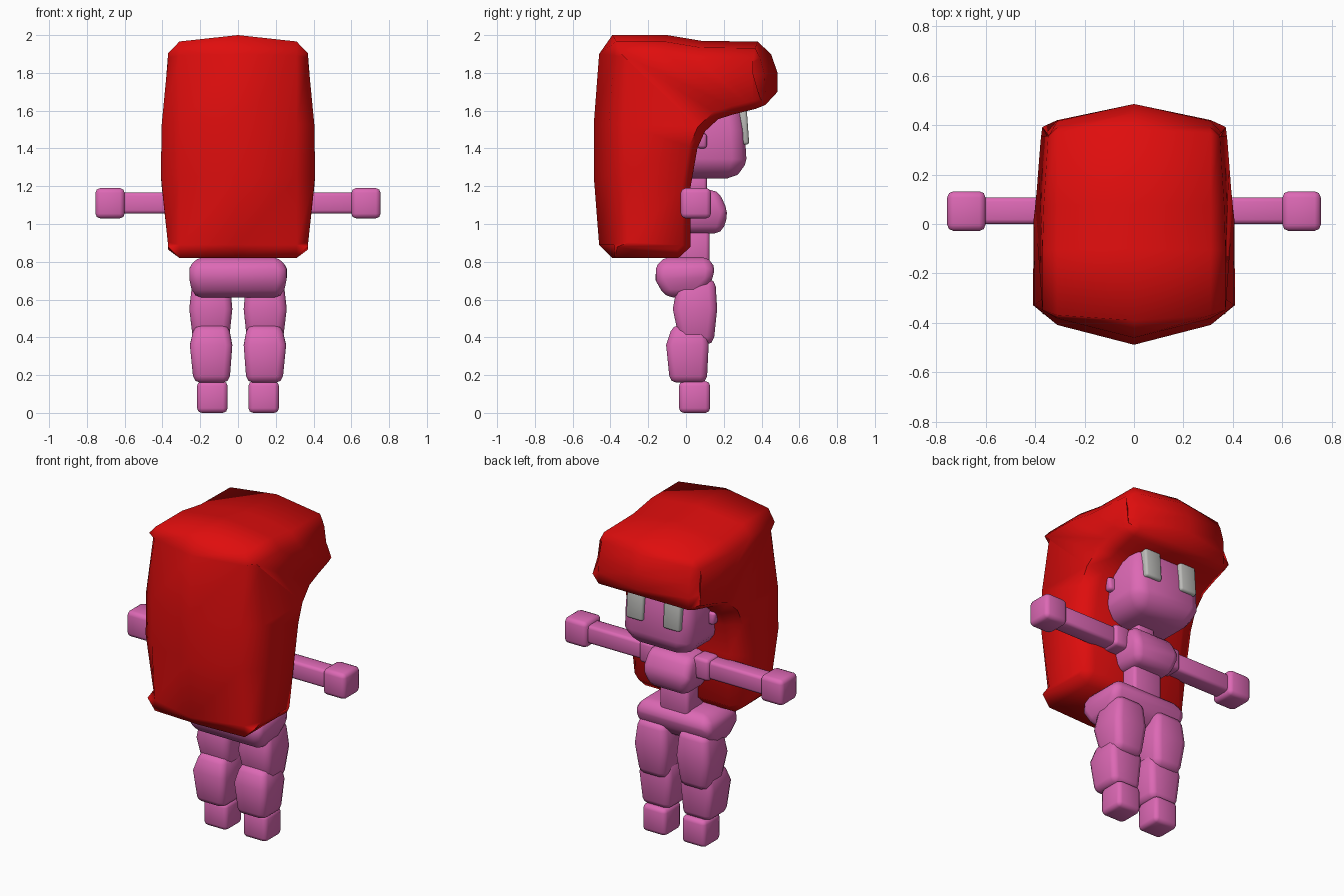
import bpy, bmesh, math
from mathutils import Vector

if "Cube" in bpy.data.objects:
    bpy.data.objects.remove(bpy.data.objects["Cube"])


def material(name, rgb):
    m = bpy.data.materials.new(name)
    m.diffuse_color = (*rgb, 1)
    m.use_nodes = True
    m.node_tree.nodes["Principled BSDF"].inputs["Base Color"].default_value = m.diffuse_color
    return m


RED = material("red hair", (0.74, 0.004, 0.004))
PINK = material("pink skin", (0.72, 0.14, 0.46))
GREY = material("grey eyes", (0.50, 0.50, 0.48))


def finish(name, bm, mat, angle=50):
    bmesh.ops.recalc_face_normals(bm, faces=bm.faces)
    me = bpy.data.meshes.new(name)
    bm.to_mesh(me)
    bm.free()
    ob = bpy.data.objects.new(name, me)
    bpy.context.collection.objects.link(ob)
    me.materials.append(mat)
    bpy.ops.object.select_all(action='DESELECT')
    ob.select_set(True)
    bpy.context.view_layer.objects.active = ob
    bpy.ops.object.shade_smooth_by_angle(angle=math.radians(angle))
    return ob


def block(name, tiers, bevel, mat=PINK, side=1):
    """Stack of rectangles (z, x0, x1, y0, y1) skinned together, edges rounded."""
    bm = bmesh.new()
    rings = [[bm.verts.new((side * x, y, z)) for x, y in
              ((x0, y0), (x1, y0), (x1, y1), (x0, y1))]
             for z, x0, x1, y0, y1 in tiers]
    for a, b in zip(rings, rings[1:]):
        for i in range(4):
            j = (i + 1) % 4
            bm.faces.new((a[i], a[j], b[j], b[i]))
    bm.faces.new(rings[0])
    bm.faces.new(rings[-1])
    bmesh.ops.recalc_face_normals(bm, faces=bm.faces)
    edges = [e for e in bm.edges if e.calc_face_angle(0) > 0.6]
    bmesh.ops.bevel(bm, geom=edges, offset=bevel, segments=2, profile=0.5,
                    affect='EDGES', clamp_overlap=True)
    return finish(name, bm, mat)


# Hair: side outline in (y, z), as outer points paired with inner points
outer = [(-0.39, 0.82), (-0.46, 0.89), (-0.488, 1.25), (-0.488, 1.53), (-0.46, 1.90),
         (-0.39, 2.0), (-0.10, 2.0), (0.08, 1.97), (0.38, 1.965), (0.45, 1.90), (0.485, 1.80)]
inner = [(-0.04, 0.82), (0.025, 0.88), (0.025, 1.20), (0.06, 1.40), (0.10, 1.49),
         (0.17, 1.555), (0.25, 1.58), (0.33, 1.60), (0.37, 1.61), (0.42, 1.63), (0.485, 1.70)]
outline = outer + inner[::-1]
N, H = len(outline), len(outer)


def normal(i):
    a, b = Vector(outline[i - 1]), Vector(outline[(i + 1) % N])
    t = (b - a).normalized()
    return Vector((-t.y, t.x))


def half_width(y, z):
    w = 0.37 + 0.04 * max(0, 1 - ((z - 1.35) / 0.47) ** 2)
    return w - max(0, y) * 0.06


def hair_ring(bm, level):
    """level 0 is the centre ridge, 1 the shoulder of the bevel, 2 the side."""
    ring = []
    for i, (y, z) in enumerate(outline):
        n = normal(i)
        back, front, top, low = ((0, 0, 0, 0), (.08, .07, .035, 0), (.16, .13, .10, .06))[abs(level)]
        if H < i:                       # underside of the fringe and front of the locks
            front = low = (0, 0, 0.045)[abs(level)]
        dy = n.x * (front if n.x > 0 else back)
        dz = n.y * (top if n.y > 0 else low)
        x = (0, 0.31, half_width(y, z))[abs(level)]
        ring.append(bm.verts.new((math.copysign(x, level), y - dy, z - dz)))
    return ring


bm = bmesh.new()
rings = [hair_ring(bm, k) for k in (-2, -1, 0, 1, 2)]
for a, b in zip(rings, rings[1:]):
    for i in range(N):
        j = (i + 1) % N
        bm.faces.new((a[i], a[j], b[j], b[i]))
for r in (rings[0], rings[-1]):
    for i in range(H - 1):
        bm.faces.new((r[i], r[i + 1], r[N - 2 - i], r[N - 1 - i]))
finish("hair", bm, RED, 65)

# Head and torso
block("head", [(1.24, -.20, .20, -.16, .29), (1.34, -.235, .235, -.20, .32),
               (1.50, -.235, .235, -.20, .31), (1.72, -.21, .21, -.18, .28)], 0.075)
block("chest", [(0.95, -.13, .13, -.06, .19), (1.06, -.16, .16, -.08, .225),
                (1.18, -.15, .15, -.06, .17)], 0.04)
block("neck", [(1.15, -.06, .06, 0, .11), (1.27, -.06, .06, 0, .11)], 0.015)
block("waist", [(0.78, -.10, .10, -.04, .125), (0.97, -.10, .10, -.04, .125)], 0.02)
block("pelvis", [(0.61, -.235, .235, -.11, .06), (0.70, -.258, .258, -.16, .145),
                 (0.765, -.258, .258, -.16, .15), (0.825, -.225, .225, -.13, .13)], 0.045)

# Paired parts
for s, label in ((1, "right"), (-1, "left")):
    block(label + "_eye", [(1.42, .07, .185, .27, .335), (1.63, .07, .185, .255, .32)],
          0.014, GREY, s)
    block(label + "_ear", [(1.40, .20, .265, .06, .11), (1.48, .20, .275, .05, .11)],
          0.015, PINK, s)
    block(label + "_shoulder", [(1.045, .13, .24, -.015, .125), (1.18, .13, .24, -.015, .125)],
          0.02, PINK, s)
    block(label + "_arm", [(1.055, .20, .63, 0, .108), (1.167, .20, .63, 0, .108)],
          0.018, PINK, s)
    block(label + "_hand", [(1.03, .60, .755, -.028, .132), (1.19, .60, .755, -.028, .132)],
          0.025, PINK, s)
    block(label + "_thigh", [(0.36, .05, .235, -.03, .145), (0.55, .03, .258, -.07, .165),
                             (0.71, .045, .24, -.04, .155)], 0.04, PINK, s)
    block(label + "_shin", [(0.16, .045, .235, -.085, .11), (0.36, .03, .255, -.105, .12),
                            (0.465, .05, .23, -.07, .11)], 0.035, PINK, s)
    block(label + "_foot", [(0.0, .055, .217, -.037, .128), (0.168, .055, .217, -.037, .128)],
          0.025, PINK, s)
